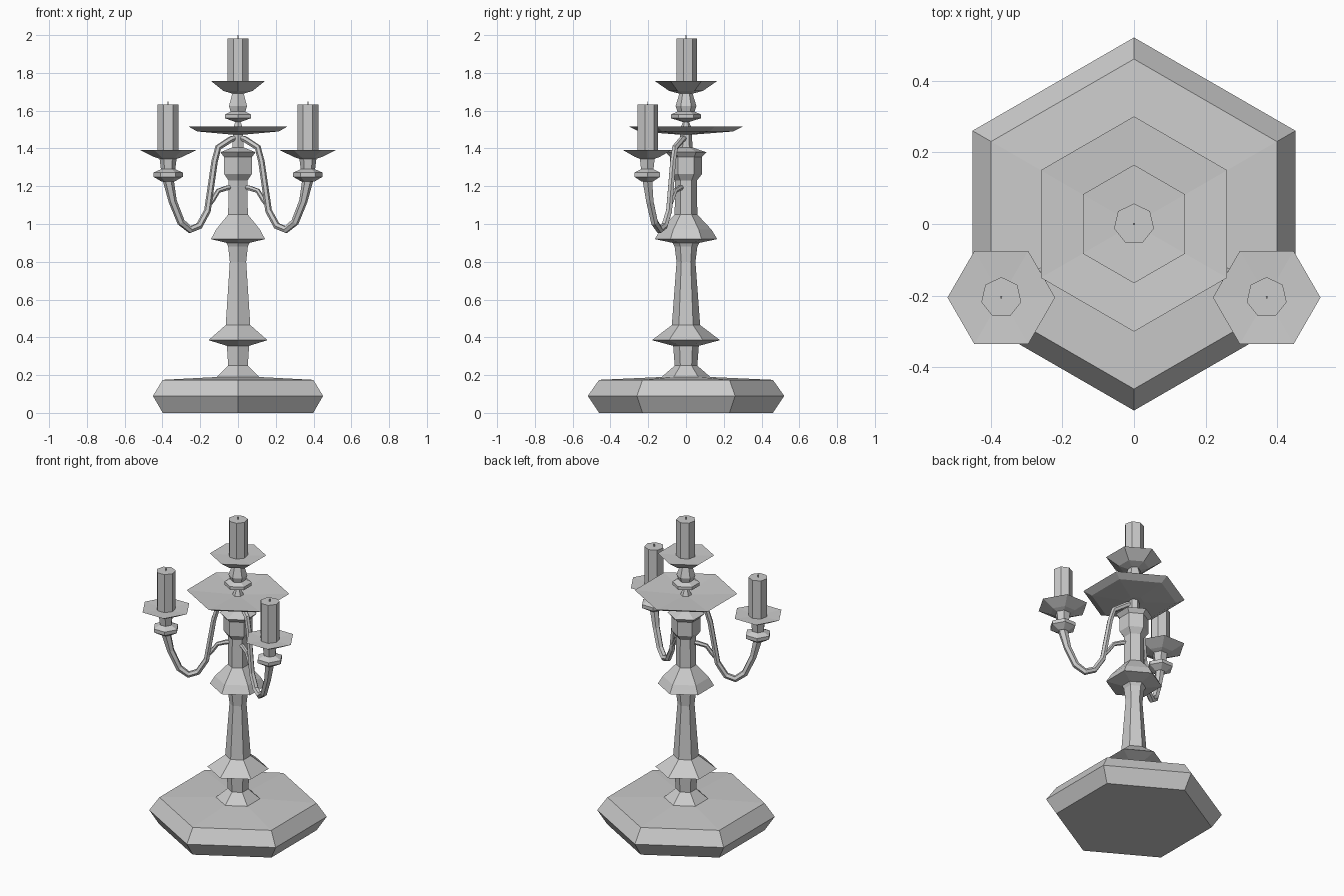
import bpy, bmesh, math
from mathutils import Vector

if "Cube" in bpy.data.objects:
    bpy.data.objects.remove(bpy.data.objects["Cube"])


def lathe(name, profile, sides, phase=90, at=(0, 0)):
    """Faceted turned part from (radius, z) points, closed at both ends."""
    bm = bmesh.new()
    rings = []
    for r, z in profile:
        ring = []
        for i in range(sides):
            a = math.radians(phase) + 2 * math.pi * i / sides
            ring.append(bm.verts.new((r * math.cos(a), r * math.sin(a), z)))
        rings.append(ring)
    for lo, hi in zip(rings, rings[1:]):
        for i in range(sides):
            j = (i + 1) % sides
            bm.faces.new((lo[i], lo[j], hi[j], hi[i]))
    bm.faces.new(rings[0][::-1])
    bm.faces.new(rings[-1])
    me = bpy.data.meshes.new(name)
    bm.to_mesh(me)
    bm.free()
    ob = bpy.data.objects.new(name, me)
    ob.location = (at[0], at[1], 0)
    bpy.context.collection.objects.link(ob)
    return ob


def tube(name, path, angle):
    """Six-sided tube through (distance, z, thickness) points, at an angle."""
    cu = bpy.data.curves.new(name + "_path", 'CURVE')
    cu.dimensions = '3D'
    cu.bevel_depth = 1.0
    cu.bevel_resolution = 1
    cu.use_fill_caps = True
    sp = cu.splines.new('POLY')
    sp.points.add(len(path) - 1)
    for p, (d, z, r) in zip(sp.points, path):
        p.co = (d * math.cos(angle), d * math.sin(angle), z, 1)
        p.radius = r
    helper = bpy.data.objects.new(name + "_path", cu)
    bpy.context.collection.objects.link(helper)
    bpy.context.view_layer.update()
    me = bpy.data.meshes.new_from_object(
        helper.evaluated_get(bpy.context.evaluated_depsgraph_get()))
    bpy.data.objects.remove(helper)
    for poly in me.polygons:
        poly.use_smooth = False
    ob = bpy.data.objects.new(name, me)
    bpy.context.collection.objects.link(ob)


def candle(prefix, z0, z1, at=(0, 0)):
    lathe(prefix + "_candle", [(.057, z0), (.057, z1)], 7, 90, at)
    lathe(prefix + "_wick", [(.004, z1 - .01), (.003, z1 + .017)], 4, 45, at)


# Hexagonal foot
lathe("foot", [(.46, 0), (.52, .09), (.46, .175), (.13, .19)], 6)

# Turned column
lathe("column", [(.135, .185), (.06, .25), (.068, .355), (.18, .385),
                 (.075, .465), (.05, .80), (.06, .88), (.07, .90),
                 (.165, .92), (.135, .97), (.06, 1.05), (.058, 1.23),
                 (.085, 1.265), (.085, 1.355), (.108, 1.38),
                 (.035, 1.405), (.03, 1.485)], 6)

# Wide drip plate
lathe("drip_plate", [(.06, 1.475), (.25, 1.49), (.30, 1.515), (.04, 1.50)], 6)

# Central candle holder
lathe("centre_holder", [(.035, 1.495), (.016, 1.54), (.08, 1.56), (.08, 1.58),
                        (.045, 1.595), (.055, 1.625), (.035, 1.69),
                        (.09, 1.705), (.165, 1.757), (.05, 1.752)], 6)
candle("centre", 1.74, 1.983)

# Two side arms with brackets, holders and candles
reach = math.hypot(.37, .205)
for side, sx in (("left", -1), ("right", 1)):
    at = (.37 * sx, -.205)
    ang = math.atan2(at[1], at[0])
    tube(side + "_arm", [(0, 1.455, .016), (.04, 1.45, .017), (.12, 1.405, .017),
                         (.142, 1.33, .017), (.185, 1.07, .018),
                         (.235, .99, .019), (.29, .97, .020), (.345, 1.01, .021),
                         (.395, 1.12, .022), (reach - .005, 1.215, .028),
                         (reach, 1.24, .030)], ang)
    tube(side + "_bracket", [(.03, 1.195, .014), (.07, 1.19, .014),
                             (.12, 1.175, .013), (.155, 1.125, .013),
                             (.185, 1.09, .012)], ang)
    lathe(side + "_holder", [(.035, 1.225), (.078, 1.25), (.078, 1.272),
                             (.038, 1.29), (.045, 1.345), (.075, 1.355),
                             (.15, 1.392), (.05, 1.387)], 6, 0, at)
    candle(side, 1.375, 1.632, at)
